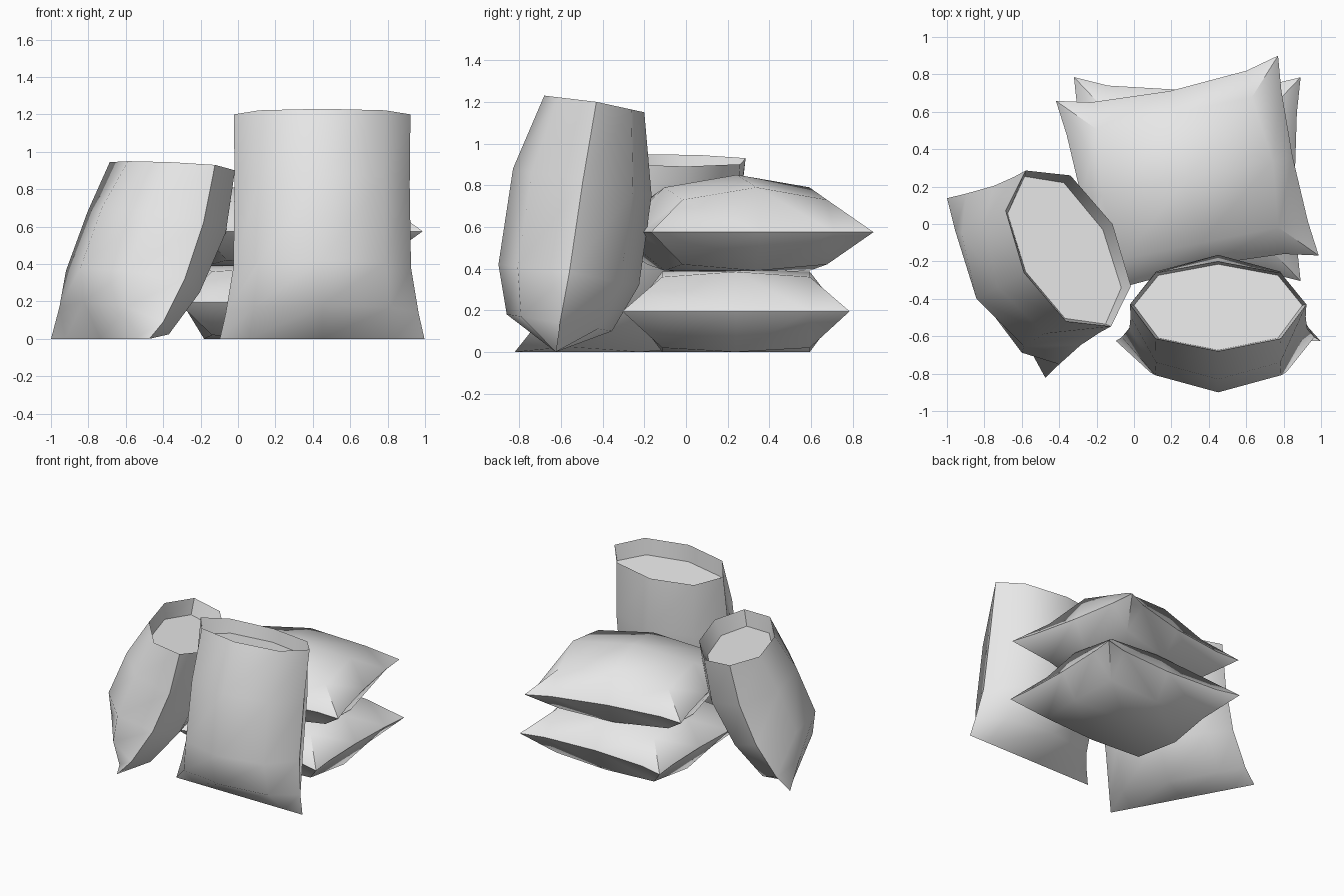
import bpy
import bmesh
from math import cos, sin, radians

if "Cube" in bpy.data.objects:
    bpy.data.objects.remove(bpy.data.objects["Cube"], do_unlink=True)

# One plain cloth colour
cloth = bpy.data.materials.new("grey_cloth")
cloth.use_nodes = True
GREY = (0.8, 0.8, 0.8, 1)
cloth.diffuse_color = GREY
cloth.node_tree.nodes["Principled BSDF"].inputs["Base Color"].default_value = GREY


def finish(name, verts, faces, centre, turn, sharp):
    """Make an object, weld it, place it and smooth it."""
    mesh = bpy.data.meshes.new(name)
    mesh.from_pydata(verts, [], faces)
    bm = bmesh.new()
    bm.from_mesh(mesh)
    bmesh.ops.remove_doubles(bm, verts=bm.verts, dist=0.0005)
    bmesh.ops.recalc_face_normals(bm, faces=bm.faces)
    bm.to_mesh(mesh)
    bm.free()
    mesh.materials.append(cloth)
    obj = bpy.data.objects.new(name, mesh)
    bpy.context.collection.objects.link(obj)
    c, s = cos(radians(turn)), sin(radians(turn))
    for v in mesh.vertices:
        x, y, z = v.co
        v.co = (centre[0] + c * x - s * y, centre[1] + s * x + c * y, z)
    bpy.ops.object.select_all(action='DESELECT')
    obj.select_set(True)
    bpy.context.view_layer.objects.active = obj
    bpy.ops.object.shade_smooth_by_angle(angle=radians(sharp))


def closed_sack(name, centre, turn, seam_z, top, bottom):
    """Pillow-shaped sack; top and bottom give z at middle, side and corner."""
    half_x, half_y = 0.606, 0.545
    steps = (-2, -1, 0, 1, 2)
    pull = (0.07, 0.045, 0)
    verts, faces = [], []
    for heights in (top, bottom):
        base = len(verts)
        for j in steps:
            for i in steps:
                inner_x = 0.77 if j == 0 else 0.7
                x = (0, inner_x, 1)[abs(i)] * half_x * (1 if i > 0 else -1)
                y = (0, 0.65, 1)[abs(j)] * half_y * (1 if j > 0 else -1)
                z = heights[abs(i) + abs(j)] if max(abs(i), abs(j)) < 2 else seam_z
                # the seam curves inwards between the corners
                if abs(i) == 2:
                    x -= pull[abs(j)] * 0.45 * i / 2
                if abs(j) == 2:
                    y -= pull[abs(i)] * j / 2
                verts.append((x, y, z))
        for j in range(4):
            for i in range(4):
                a = base + j * 5 + i
                b, c, d = a + 1, a + 6, a + 5
                # a ridge runs out to each corner
                if i in (0, 3) and j == i:
                    faces += [(a, b, c), (a, c, d)]
                elif i in (0, 3) and j == 3 - i:
                    faces += [(a, b, d), (b, c, d)]
                else:
                    faces.append((a, b, c, d))
    finish(name, verts, faces, centre, turn, 70)


def open_sack(name, centre, turn, rings):
    """Eight-sided sack from a bottom seam to an open rim; last ring is the filling."""
    verts, faces = [], []
    diag_w, diag_d = 0.71, 0.73
    loop = ((1, 0), (diag_w, diag_d), (0, 1), (-diag_w, diag_d),
            (-1, 0), (-diag_w, -diag_d), (0, -1), (diag_w, -diag_d))
    for width, front, back, side in rings:
        for u, n in loop:
            end = back if n > 0 else front
            y = side[0] + (end[0] - side[0]) * abs(n)
            z = side[1] + (end[1] - side[1]) * abs(n)
            verts.append((u * width, y, z))
    last = len(verts) - 8
    for r in range(0, last, 8):
        for k in range(8):
            a, b = r + k, r + (k + 1) % 8
            faces.append((a, b, b + 8, a + 8))
    faces.append(tuple(range(last, last + 8)))
    finish(name, verts, faces, centre, turn, 52)


# Two stacked closed sacks
closed_sack("lower_sack", (0.285, 0.24), 0, 0.195,
            (0.40, 0.385, 0.36), (0, 0, 0.02))
closed_sack("upper_sack", (0.285, 0.245), 11.5, 0.575,
            (0.85, 0.79, 0.73), (0.385, 0.39, 0.42))

# Rings: half width, then (depth, height) of front, back and side
seam = (0.547, (0, 0), (0, 0), (0, 0))
open_sack("standing_sack", (0.45, -0.625), 0, (
    seam,
    (0.515, (-0.235, 0.18), (0.27, 0.10), (0.02, 0.14)),
    (0.475, (-0.275, 0.42), (0.40, 0.32), (0.065, 0.38)),
    (0.468, (-0.205, 0.88), (0.46, 0.75), (0.13, 0.82)),
    (0.472, (-0.055, 1.23), (0.425, 1.15), (0.195, 1.20)),
    (0.450, (-0.050, 1.10), (0.410, 1.05), (0.190, 1.08)),
))
open_sack("leaning_sack", (-0.737, -0.342), -61.3, (
    seam,
    (0.520, (-0.10, 0.20), (0.26, 0.0), (0.10, 0.09)),
    (0.485, (-0.12, 0.38), (0.48, 0.22), (0.25, 0.32)),
    (0.475, (0.01, 0.70), (0.66, 0.55), (0.37, 0.62)),
    (0.475, (0.17, 0.95), (0.71, 0.89), (0.44, 0.93)),
    (0.450, (0.18, 0.83), (0.65, 0.78), (0.42, 0.81)),
))
